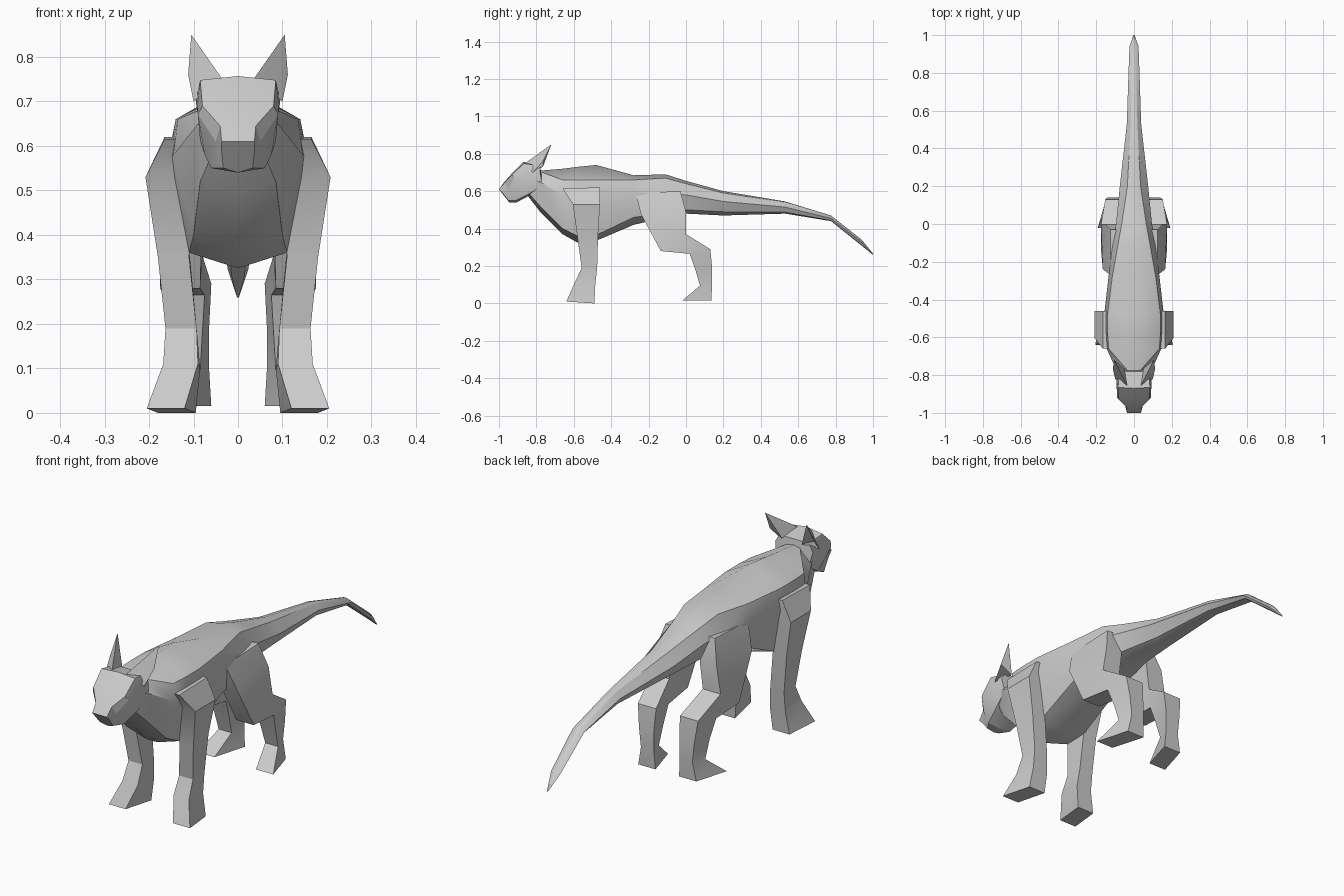
import bpy, bmesh, math


def loft(name, rings, closed):
    """Skin rings of points into flat panels, cap the ends, mirror across x."""
    bm = bmesh.new()
    rows = [[bm.verts.new(p) for p in ring] for ring in rings]
    n = len(rows[0])
    for a, b in zip(rows, rows[1:]):
        for i in range(n if closed else n - 1):
            j = (i + 1) % n
            bm.faces.new((a[i], a[j], b[j], b[i]))
    bm.faces.new(rows[0])
    bm.faces.new(rows[-1])
    finish(name, bm, not closed)


def finish(name, bm, half):
    bmesh.ops.recalc_face_normals(bm, faces=bm.faces)
    if half and sum(f.normal.x * f.calc_center_median().x * f.calc_area() for f in bm.faces) < 0:
        bmesh.ops.reverse_faces(bm, faces=bm.faces)
    me = bpy.data.meshes.new(name)
    bm.to_mesh(me)
    bm.free()
    ob = bpy.data.objects.new(name, me)
    bpy.context.collection.objects.link(ob)
    m = ob.modifiers.new("Mirror", 'MIRROR')
    m.use_mirror_merge = half
    bpy.ops.object.select_all(action='DESELECT')
    ob.select_set(True)
    bpy.context.view_layer.objects.active = ob
    bpy.ops.object.shade_smooth_by_angle(angle=math.radians(25))


# Body and tail: y, ridge z, upper (x, z), side (x, z), lower (x, z), belly z
body = [
    (-.85, .70, .03, .69, .07, .65, .05, .60, .58),
    (-.78, .71, .03, .705, .09, .65, .085, .52, .49),
    (-.66, .72, .135, .66, .145, .58, .10, .40, .37),
    (-.58, .73, .14, .66, .155, .57, .11, .36, .325),
    (-.48, .74, .14, .66, .158, .57, .115, .365, .335),
    (-.28, .685, .115, .66, .135, .59, .11, .46, .42),
    (-.11, .69, .085, .67, .115, .59, .10, .48, .46),
    (0, .655, .065, .64, .095, .58, .07, .50, .48),
    (.2, .60, .035, .59, .075, .545, .045, .49, .47),
    (.53, .545, .018, .54, .038, .515, .025, .488, .48),
    (.775, .47, .012, .467, .03, .455, .02, .443, .44),
    (.94, .34, .01, .337, .024, .325, .015, .312, .308),
    (1, .266, .001, .265, .003, .262, .002, .26, .259),
]
loft("body_and_tail", [[(0, y, zt), (xu, y, zu), (xm, y, zm), (xl, y, zl), (0, y, zb)]
                       for y, zt, xu, zu, xm, zm, xl, zl, zb in body], False)

# Head: half sections from nose to nape
loft("head", [
    [(0, -1, .61), (.037, -1, .61), (.037, -.98, .59), (.033, -.95, .55), (0, -.945, .54)],
    [(0, -.975, .645), (.04, -.97, .645), (.05, -.95, .61), (.06, -.91, .55), (0, -.905, .54)],
    [(0, -.935, .69), (.08, -.93, .69), (.09, -.92, .67), (.075, -.85, .58), (0, -.84, .575)],
    [(0, -.87, .757), (.085, -.865, .748), (.092, -.85, .69), (.085, -.80, .61), (0, -.80, .58)],
    [(0, -.78, .735), (.075, -.78, .735), (.095, -.78, .70), (.085, -.77, .64), (0, -.76, .60)],
], False)

# Ears: pyramids leaning outward and back
bm = bmesh.new()
base = [bm.verts.new(p) for p in
        [(.035, -.86, .75), (.10, -.82, .70), (.112, -.765, .76), (.05, -.765, .73)]]
tip = bm.verts.new((.105, -.72, .85))
for i in range(4):
    bm.faces.new((base[i], base[(i + 1) % 4], tip))
bm.faces.new(base)
finish("ears", bm, False)


def leg(name, rows):
    """Rows: front y, z, back y, z, inner x, outer x, inward shift of back."""
    loft(name, [[(xi, yf, zf), (xo, yf, zf), (xo - s, yb, zb), (xi - s, yb, zb)]
                for yf, zf, yb, zb, xi, xo, s in rows], True)


# Front legs
leg("front_legs", [
    (-.66, .615, -.46, .62, .10, .165, 0),
    (-.605, .53, -.46, .53, .10, .208, 0),
    (-.58, .35, -.47, .37, .11, .18, 0),
    (-.558, .19, -.475, .19, .093, .163, 0),
    (-.595, .11, -.485, .10, .09, .168, .005),
    (-.64, .01, -.49, 0, .12, .205, .025),
])

# Hind legs
leg("hind_legs", [
    (-.27, .59, -.03, .60, .07, .125, 0),
    (-.24, .475, 0, .49, .08, .165, .01),
    (-.135, .28, 0, .37, .085, .175, 0),
    (.02, .265, .13, .29, .075, .167, .015),
    (.05, .18, .14, .19, .08, .155, .015),
    (.075, .095, .14, .10, .085, .15, .02),
    (-.02, .015, .135, .015, .105, .192, .045),
])
